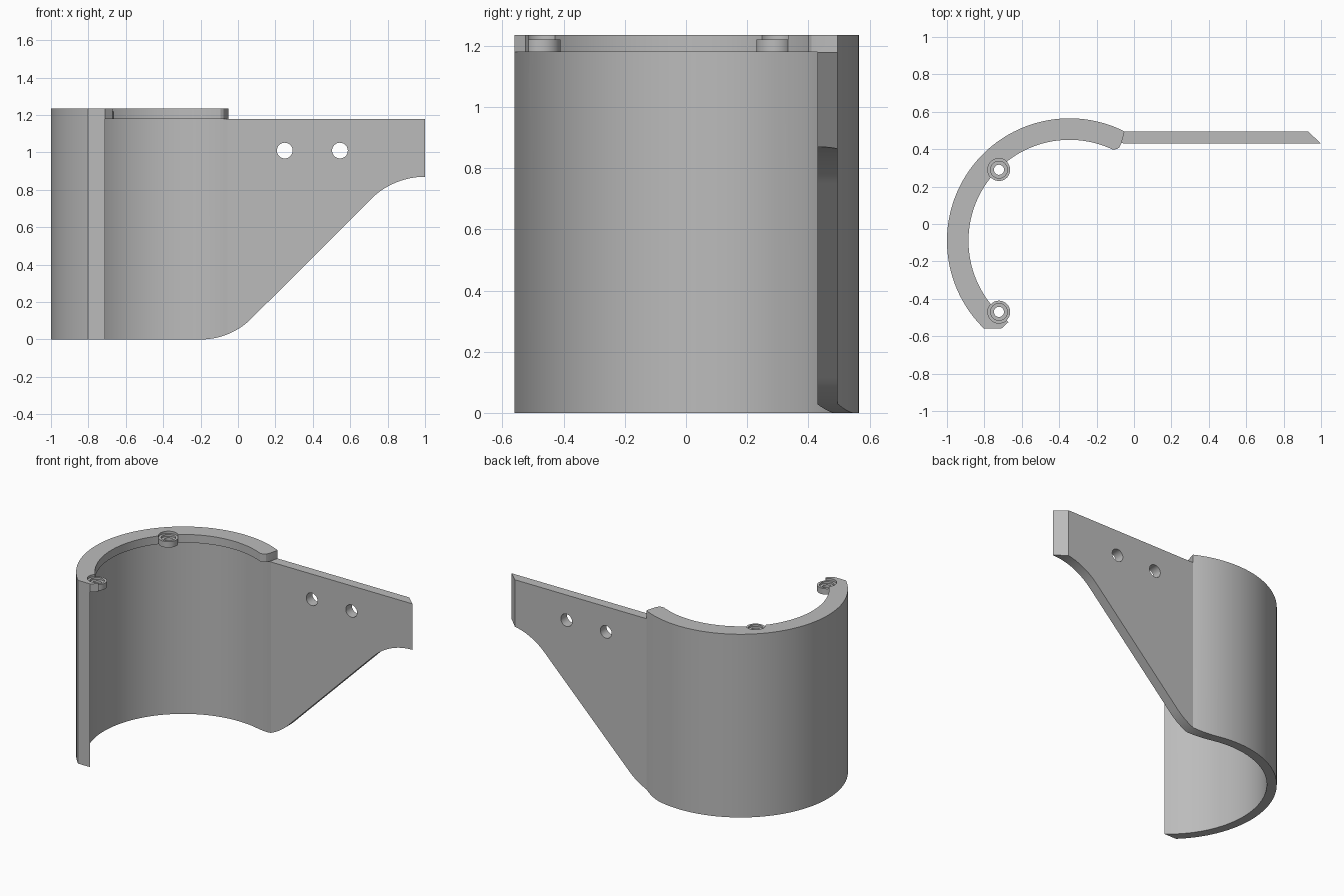
import bpy, bmesh, math
from mathutils import Vector

cube = bpy.data.objects.get("Cube")
if cube:
    bpy.data.objects.remove(cube, do_unlink=True)

CX, CY = -0.345, -0.09          # axis of the curved wall
R_OUT, R_WALL, R_LIP = 0.655, 0.595, 0.54
LEDGE, TOP = 1.18, 1.235
FRONT_Y = -0.56

grey = bpy.data.materials.new("light grey")
grey.use_nodes = True
colour = (0.5, 0.5, 0.5, 1)
grey.diffuse_color = colour
grey.node_tree.nodes["Principled BSDF"].inputs["Base Color"].default_value = colour


def arc(cx, cy, r, a0, a1, n):
    return [(cx + r * math.cos(a0 + (a1 - a0) * i / n),
             cy + r * math.sin(a0 + (a1 - a0) * i / n)) for i in range(n + 1)]


def prism(name, points, low, high, axis="Z"):
    """Extrude a closed outline along Z, or an x-z outline along Y."""
    bm = bmesh.new()
    place = (lambda p, h: (p[0], p[1], h)) if axis == "Z" else (lambda p, h: (p[0], h, p[1]))
    face = bm.faces.new([bm.verts.new(place(p, low)) for p in points])
    grown = bmesh.ops.extrude_face_region(bm, geom=[face])["geom"]
    shift = Vector(place((0, 0), high - low))
    bmesh.ops.translate(bm, vec=shift, verts=[v for v in grown if isinstance(v, bmesh.types.BMVert)])
    bmesh.ops.recalc_face_normals(bm, faces=bm.faces)
    mesh = bpy.data.meshes.new(name)
    bm.to_mesh(mesh)
    bm.free()
    mesh.materials.append(grey)
    obj = bpy.data.objects.new(name, mesh)
    bpy.context.collection.objects.link(obj)
    return obj


def disc(name, x, y, r, low, high, axis="Z"):
    return prism(name, arc(x, y, r, 0, 2 * math.pi, 40)[:-1], low, high, axis)


def combine(target, tool, operation):
    mod = target.modifiers.new("combine", "BOOLEAN")
    mod.operation, mod.solver, mod.object = operation, "EXACT", tool
    bpy.context.view_layer.objects.active = target
    bpy.ops.object.modifier_apply(modifier=mod.name)
    bpy.data.objects.remove(tool, do_unlink=True)


def angle_at(r, y, left):
    a = math.asin((y - CY) / r)
    return math.pi - a if left else a


# Curved wall running into the flat mounting plate
PLATE_BACK, PLATE_FRONT = 0.495, 0.43
outer = arc(CX, CY, R_OUT, angle_at(R_OUT, FRONT_Y, True), angle_at(R_OUT, PLATE_BACK, False), 72)
inner = arc(CX, CY, R_WALL, angle_at(R_WALL, PLATE_FRONT, False), angle_at(R_WALL, FRONT_Y, True), 72)
bracket = prism("bracket", outer + [(0.93, PLATE_BACK), (1, PLATE_FRONT)] + inner, 0, LEDGE)

# Sloping underside of the plate, rounded at both ends
q = math.pi / 4
slope = arc(-0.2, 0.386, 0.386, -2 * q, -q, 14) + arc(1, 0.46, 0.41, 3 * q, 2 * q, 14)
slope += [(1.2, 0.87), (1.2, -0.2), (-0.2, -0.2)]
combine(bracket, prism("slope_cutter", slope, 0.2, 0.8, "Y"), "DIFFERENCE")

# Screw holes through the plate
for x in (0.25, 0.545):
    combine(bracket, disc("hole_cutter", x, 1.01, 0.042, 0.3, 0.6, "Y"), "DIFFERENCE")

# Thicker lip around the top, rounded at its far end
lip_inner = arc(CX, CY, R_LIP, math.atan2(0.488, 0.23), math.radians(226), 60)
lip_end = [(-0.068, 0.43), (-0.078, 0.41), (-0.093, 0.4)]
lip = prism("lip", outer + lip_end + lip_inner + [(-0.672, -0.525), (-0.71, FRONT_Y)], LEDGE, TOP)
combine(bracket, lip, "UNION")

# Recessed screw bosses on the lip
for y in (0.29, -0.47):
    x = -0.722
    combine(bracket, disc("boss", x, y, 0.06, LEDGE, 1.22), "UNION")
    combine(bracket, disc("recess_cutter", x, y, 0.06, 1.22, 1.3), "DIFFERENCE")
    combine(bracket, disc("counterbore_cutter", x, y, 0.045, 1.207, 1.3), "DIFFERENCE")
    combine(bracket, disc("screw_cutter", x, y, 0.027, 1.1, 1.3), "DIFFERENCE")

bpy.ops.object.select_all(action="DESELECT")
bracket.select_set(True)
bpy.context.view_layer.objects.active = bracket
bpy.ops.object.shade_smooth_by_angle(angle=math.radians(25))
